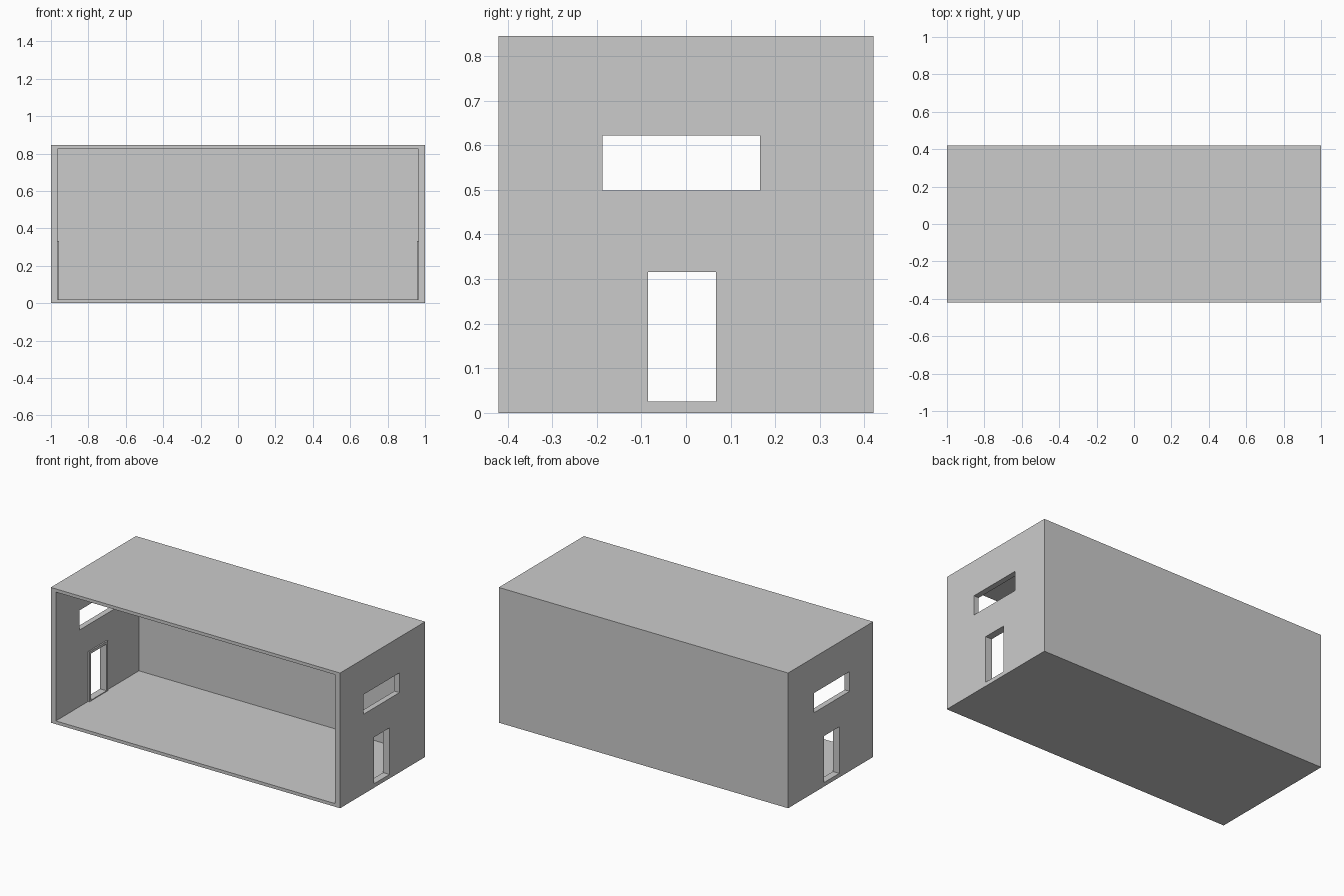
import bpy, bmesh
from mathutils import Matrix, Vector

if "Cube" in bpy.data.objects:
    bpy.data.objects.remove(bpy.data.objects["Cube"])


def box(name, lo, hi):
    """Axis-aligned box between two corners."""
    lo, hi = Vector(lo), Vector(hi)
    bm = bmesh.new()
    bmesh.ops.create_cube(bm, size=1, matrix=Matrix.Translation((lo + hi) / 2)
                          @ Matrix.Diagonal((*(hi - lo), 1)))
    mesh = bpy.data.meshes.new(name)
    bm.to_mesh(mesh)
    bm.free()
    ob = bpy.data.objects.new(name, mesh)
    bpy.context.collection.objects.link(ob)
    return ob


def cut(target, lo, hi):
    """Subtract a box from the target and remove the cutter."""
    cutter = box("cutter", lo, hi)
    cutter.hide_render = True
    mod = target.modifiers.new("cut", 'BOOLEAN')
    mod.operation = 'DIFFERENCE'
    mod.solver = 'EXACT'
    mod.object = cutter
    bpy.context.view_layer.objects.active = target
    bpy.ops.object.modifier_apply(modifier=mod.name)
    bpy.data.objects.remove(cutter)


WALL, SLAB, W, D, H = 0.035, 0.02, 1.0, 0.42, 0.845
DOOR_Y, DOOR_Z = (-0.085, 0.067), (0.025, 0.316)
WIN_Y, WIN_Z = (-0.187, 0.166), (0.499, 0.622)

# room shell, open at the front
shell = box("room_shell", (-W, -D, 0), (W, D, H))
cut(shell, (-W + WALL, -D - 0.1, SLAB), (W - WALL, D - SLAB, H - SLAB))

# window and doorway through both end walls
for ys, zs in ((WIN_Y, WIN_Z), (DOOR_Y, DOOR_Z)):
    cut(shell, (-W - 0.1, ys[0], zs[0]), (W + 0.1, ys[1], zs[1]))

# thin raised door frames on the inner wall faces
for side, name in ((-1, "left_door_frame"), (1, "right_door_frame")):
    xs = sorted((side * (W - WALL), side * (W - WALL - 0.009)))
    frame = box(name, (xs[0], -0.101, SLAB), (xs[1], 0.083, 0.332))
    cut(frame, (xs[0] - 0.1, DOOR_Y[0], DOOR_Z[0]),
        (xs[1] + 0.1, DOOR_Y[1], DOOR_Z[1]))
